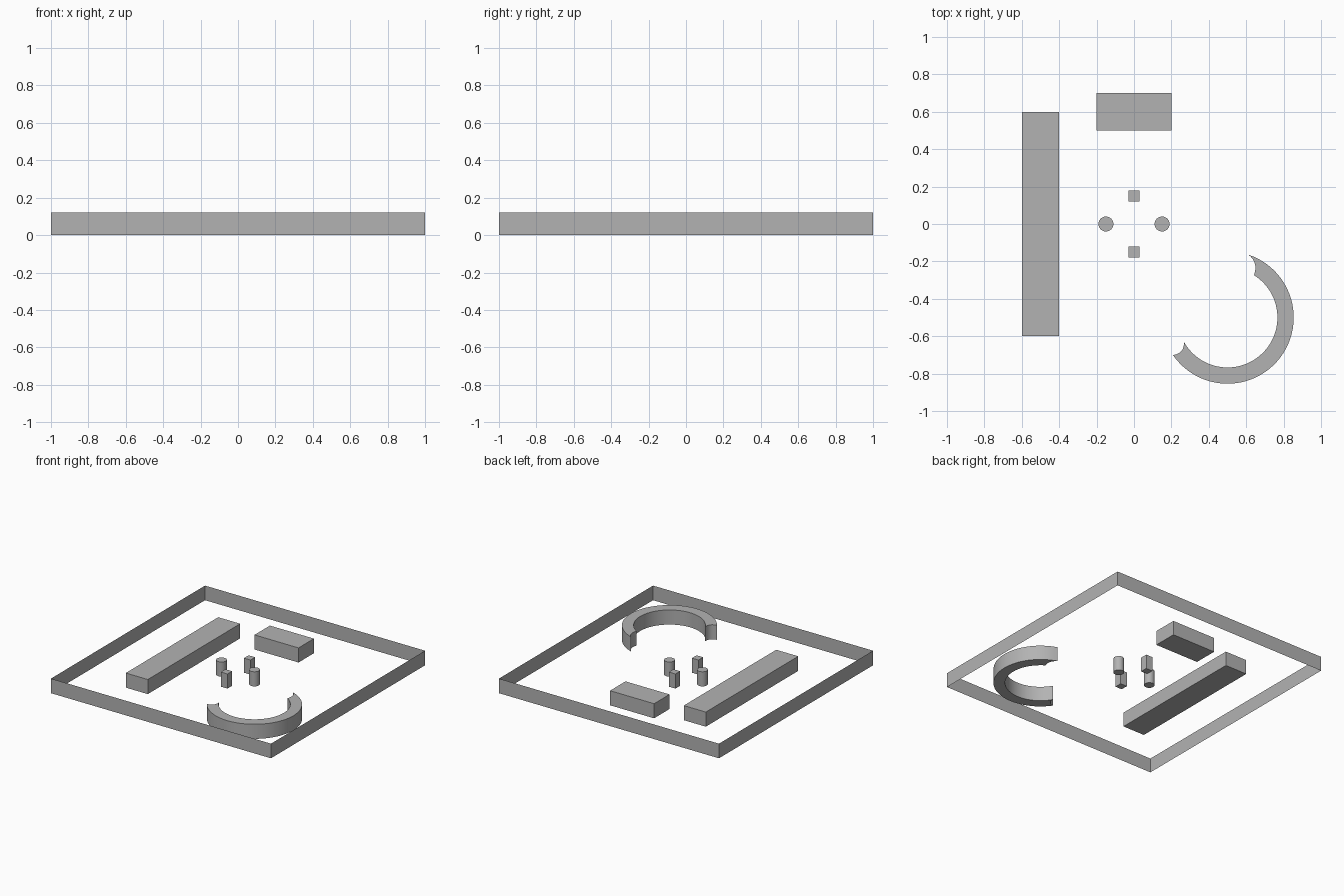
import bpy, bmesh, math
from mathutils import Vector

if "Cube" in bpy.data.objects:
    bpy.data.objects.remove(bpy.data.objects["Cube"], do_unlink=True)

HEIGHT = 0.12
GREY = (0.45, 0.45, 0.45, 1)
mat = bpy.data.materials.new("plain grey")
mat.use_nodes = True
mat.diffuse_color = GREY
mat.node_tree.nodes["Principled BSDF"].inputs["Base Color"].default_value = GREY


def extrude_profile(name, points, capped=True, smooth=False):
    """Raise a counter-clockwise outline from the ground to the common height."""
    bm = bmesh.new()
    low = [bm.verts.new((x, y, 0)) for x, y in points]
    high = [bm.verts.new((x, y, HEIGHT)) for x, y in points]
    n = len(points)
    for i in range(n):
        j = (i + 1) % n
        bm.faces.new((low[i], low[j], high[j], high[i]))
    if capped:
        bm.faces.new(high)
        bm.faces.new(low[::-1])
    mesh = bpy.data.meshes.new(name)
    bm.to_mesh(mesh)
    bm.free()
    mesh.materials.append(mat)
    obj = bpy.data.objects.new(name, mesh)
    bpy.context.collection.objects.link(obj)
    if smooth:
        bpy.ops.object.select_all(action='DESELECT')
        obj.select_set(True)
        bpy.context.view_layer.objects.active = obj
        bpy.ops.object.shade_smooth_by_angle(angle=math.radians(30))
    return obj


def rectangle(cx, cy, hx, hy):
    return [(cx - hx, cy - hy), (cx + hx, cy - hy), (cx + hx, cy + hy), (cx - hx, cy + hy)]


def arc(cx, cy, r, start, end, steps):
    angles = [math.radians(start + (end - start) * i / steps) for i in range(steps + 1)]
    return [(cx + r * math.cos(a), cy + r * math.sin(a)) for a in angles]


def scoop(p, q, depth, steps=8):
    """Inner points of a hollow between p and q, bowed to the left of travel."""
    p, q = Vector(p), Vector(q)
    normal = Vector((p.y - q.y, q.x - p.x)).normalized()
    ts = [i / steps for i in range(1, steps)]
    return [tuple(p.lerp(q, t) + normal * depth * 4 * t * (1 - t)) for t in ts]


# Thin boundary wall, open above and below
extrude_profile("boundary_wall", rectangle(0, 0, 1, 1), capped=False)

# Long and short blocks
extrude_profile("long_block", rectangle(-0.5, 0, 0.1, 0.6))
extrude_profile("short_block", rectangle(0, 0.6, 0.2, 0.1))

# Central posts: square front and back, round on the sides
for side, word in ((-1, "front"), (1, "back")):
    extrude_profile(word + "_square_post", rectangle(0, side * 0.15, 0.03, 0.03))
for side, word in ((-1, "right"), (1, "left")):
    extrude_profile(word + "_round_post",
                    arc(side * 0.15, 0, 0.04, 0, 360, 32)[:-1], smooth=True)

# Curved wall with hollowed ends
outer = arc(0.5, -0.5, 0.354, 214.6, 431.3, 48)
inner = arc(0.5, -0.5, 0.267, 418, 209.5, 48)
outline = (outer + scoop(outer[-1], inner[0], 0.02)
           + inner + scoop(inner[-1], outer[0], 0.02))
extrude_profile("curved_wall", outline, smooth=True)
